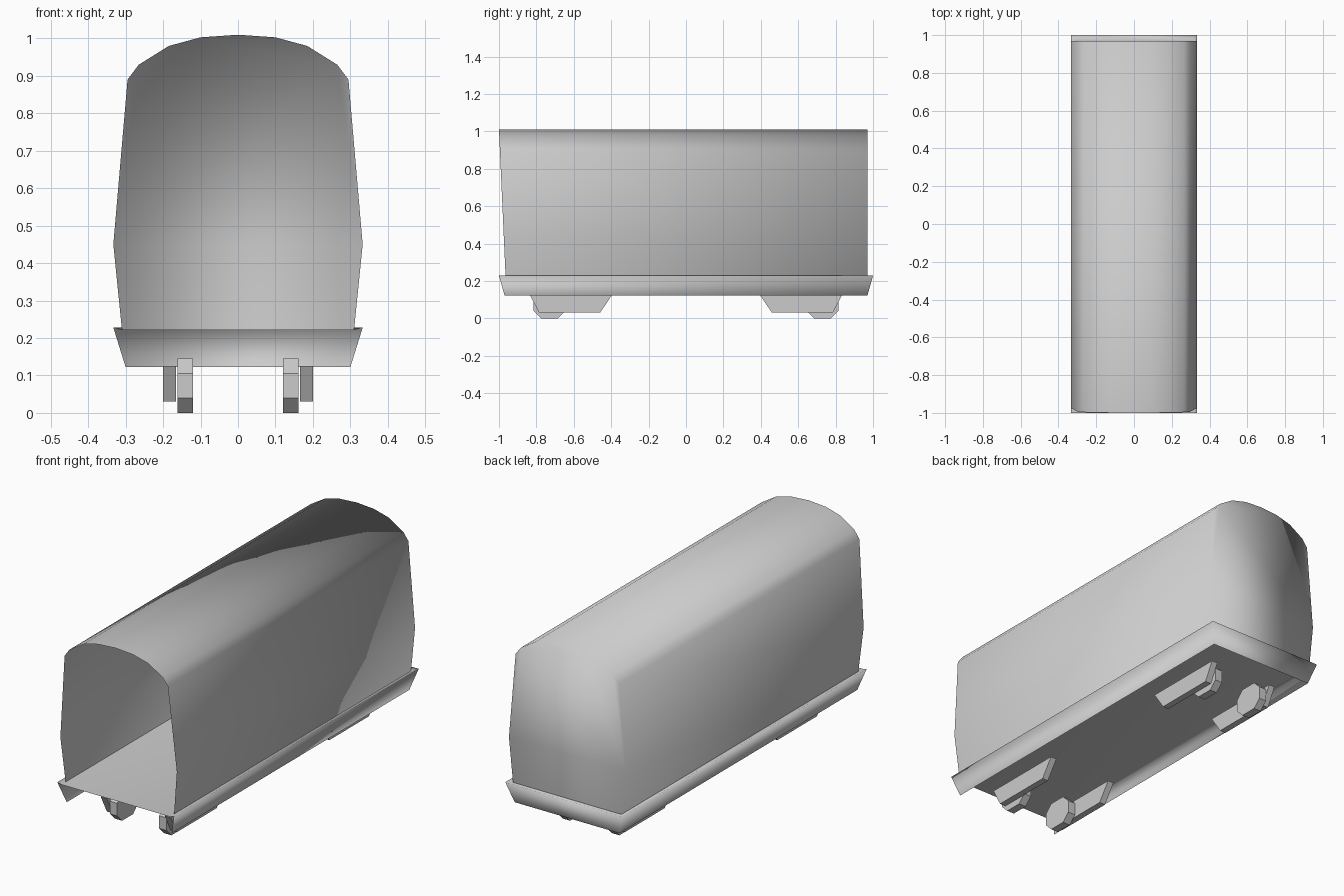
import bpy

if "Cube" in bpy.data.objects:
    bpy.data.objects.remove(bpy.data.objects["Cube"])

grey = bpy.data.materials.new("light grey")
grey.diffuse_color = (0.6, 0.6, 0.6, 1)
grey.use_nodes = True
grey.node_tree.nodes["Principled BSDF"].inputs["Base Color"].default_value = grey.diffuse_color


def make(name, verts, faces, smooth=True):
    me = bpy.data.meshes.new(name)
    me.from_pydata(verts, [], faces)
    me.materials.append(grey)
    for p in me.polygons:
        p.use_smooth = smooth
    me.update()
    ob = bpy.data.objects.new(name, me)
    bpy.context.collection.objects.link(ob)
    return ob


# Carriage shell: arched section, open raked front, closed flat rear
half = [(0.31, 0.222), (0.333, 0.45), (0.295, 0.89), (0.265, 0.93),
        (0.185, 0.98), (0.10, 1.003)]
profile = [(-x, z) for x, z in half] + [(0, 1.01)] + [(x, z) for x, z in reversed(half)]
n = len(profile)
verts = [(x, -1 + 0.045 * (1.01 - z), z) for x, z in profile]
verts += [(x, 0.97, z) for x, z in profile]
faces = [(i, i + 1, n + i + 1, n + i) for i in range(n - 1)]
faces.append(tuple(range(n, 2 * n)))
make("carriage_shell", verts, faces)

# Floor with a flared skirt on the sides and rear; front left open
rings = [(0.30, -0.97, 0.97, 0.122), (0.333, -1.0, 1.0, 0.228), (0.31, -1.0, 0.97, 0.222)]
verts, faces = [], []
for w, front, rear, z in rings:
    verts += [(-w, front, z), (-w, rear, z), (w, rear, z), (w, front, z)]
for r in (0, 4):
    for i in range(3):
        faces.append((r + i, r + 4 + i, r + 5 + i, r + 1 + i))
faces.append((8, 11, 10, 9))
make("floor_and_skirt", verts, faces)


def plate(name, outline, x0, x1):
    """Extrude a (y, z) outline between two x positions, with crisp edges."""
    m = len(outline)
    v = [(x0, y, z) for y, z in outline] + [(x1, y, z) for y, z in outline]
    f = [tuple(reversed(range(m))), tuple(range(m, 2 * m))]
    f += [(i, (i + 1) % m, m + (i + 1) % m, m + i) for i in range(m)]
    return make(name, v, f, smooth=False)


# Bogie side frames and eight-sided wheels, one of each per corner
frame = [(0.46, 0.03), (0.785, 0.03), (0.835, 0.125), (0.395, 0.125)]
wheel = [(0.685, 0), (0.775, 0), (0.815, 0.04), (0.815, 0.105),
         (0.775, 0.145), (0.685, 0.145), (0.645, 0.105), (0.645, 0.04)]
for end, s in (("front", -1), ("rear", 1)):
    for side, t in (("left", -1), ("right", 1)):
        for part, shape, a, b in (("bogie_frame", frame, 0.166, 0.20),
                                  ("wheel", wheel, 0.12, 0.162)):
            outline = [(y * s, z) for y, z in shape]
            if s < 0:
                outline.reverse()
            x0, x1 = sorted((a * t, b * t))
            plate(f"{end}_{side}_{part}", outline, x0, x1)
